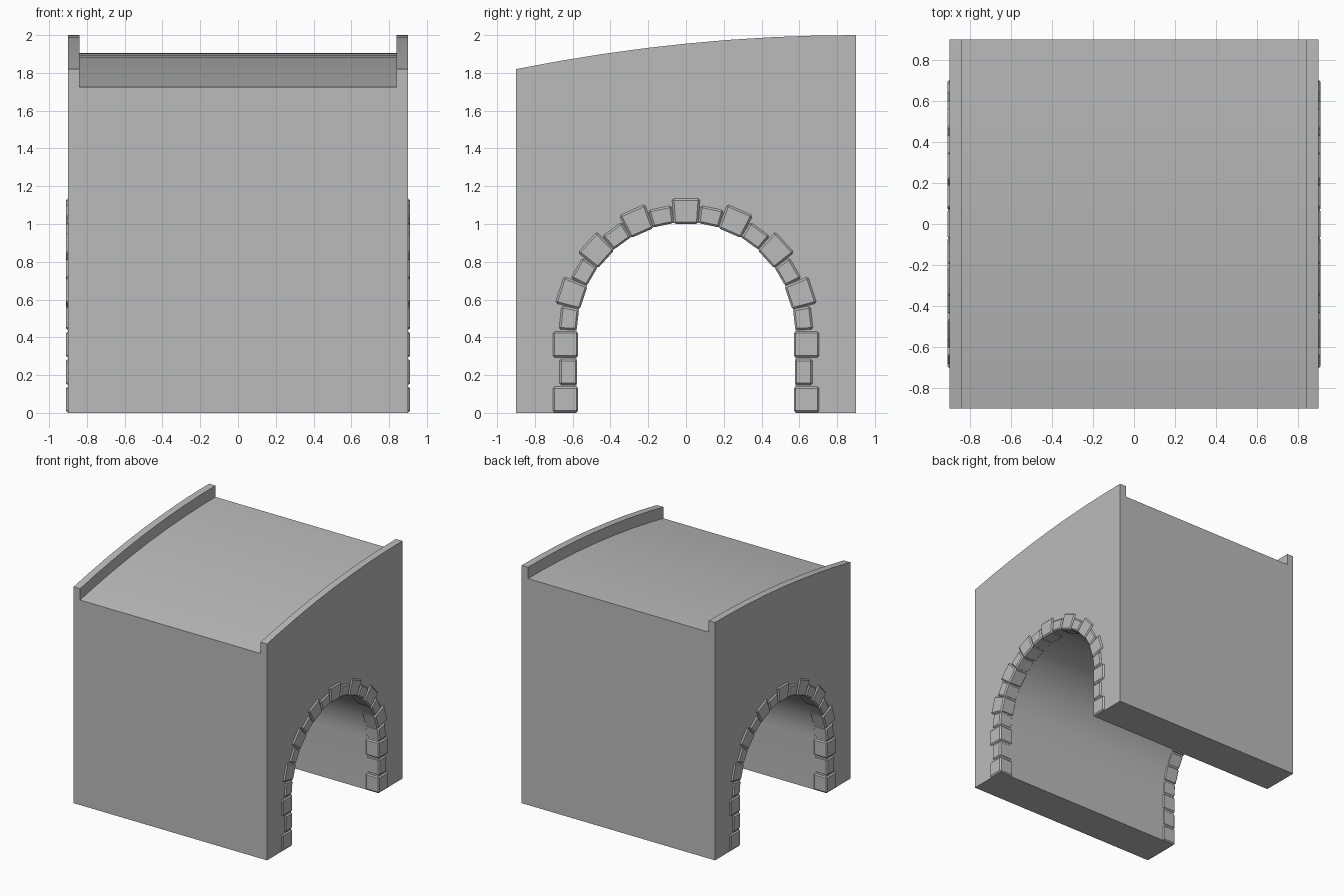
import bpy, bmesh, math
from mathutils import Vector, Matrix

if "Cube" in bpy.data.objects:
    bpy.data.objects.remove(bpy.data.objects["Cube"], do_unlink=True)

HALF = 0.9        # half width and depth of the block
SPRING = 0.43     # height where the arch begins
RADIUS = 0.58     # tunnel radius

stone_grey = bpy.data.materials.new("stone_grey")
stone_grey.use_nodes = True
GREY = (0.5, 0.5, 0.5, 1)
stone_grey.diffuse_color = GREY
stone_grey.node_tree.nodes["Principled BSDF"].inputs["Base Color"].default_value = GREY


def finish(bm, name):
    bmesh.ops.recalc_face_normals(bm, faces=bm.faces)
    mesh = bpy.data.meshes.new(name)
    bm.to_mesh(mesh)
    bm.free()
    mesh.materials.append(stone_grey)
    obj = bpy.data.objects.new(name, mesh)
    bpy.context.collection.objects.link(obj)
    return obj


def activate(obj):
    bpy.ops.object.select_all(action="DESELECT")
    obj.select_set(True)
    bpy.context.view_layer.objects.active = obj


def extrude_profile(name, outline, half_x):
    """Solid from a (y, z) outline, running from -half_x to half_x."""
    bm = bmesh.new()
    face = bm.faces.new([bm.verts.new((-half_x, y, z)) for y, z in outline])
    side = bmesh.ops.extrude_face_region(bm, geom=[face])
    verts = [v for v in side["geom"] if isinstance(v, bmesh.types.BMVert)]
    bmesh.ops.translate(bm, verts=verts, vec=(2 * half_x, 0, 0))
    return finish(bm, name)


def top_curve(drop, reach=HALF, steps=8):
    """Gentle rise from front to back, levelling off at the back."""
    ys = [-reach + 2 * reach * i / steps for i in range(steps + 1)]
    return [(y, 2 - drop - 0.18 * ((HALF - y) / (2 * HALF)) ** 2) for y in ys]


# Block with the arched tunnel
arch = [(RADIUS * math.cos(math.pi * i / 32), SPRING + RADIUS * math.sin(math.pi * i / 32))
        for i in range(33)]
outline = [(-HALF, 0)] + top_curve(0) + [(HALF, 0), (RADIUS, 0)] + arch + [(-RADIUS, 0)]
block = extrude_profile("bridge_block", outline, HALF)

# Sunken roadway leaves a parapet on each side
cutter = extrude_profile("roadway_cutter", top_curve(0.095, 0.95) + [(0.95, 2.3), (-0.95, 2.3)], 0.84)
cutter.hide_render = True
cut = block.modifiers.new("roadway", "BOOLEAN")
cut.operation = "DIFFERENCE"
cut.solver = "EXACT"
cut.object = cutter
activate(block)
bpy.ops.object.modifier_apply(modifier=cut.name)
bpy.data.objects.remove(cutter, do_unlink=True)
bpy.ops.object.shade_smooth_by_angle(angle=math.radians(30))


def add_stone(bm, place, inner, outer, w_in, w_out):
    """Wedge stone: local z points away from the opening, local y along the ring."""
    ring = [(-w_in / 2, inner), (w_in / 2, inner), (w_out / 2, outer), (-w_out / 2, outer)]
    back, front = [[bm.verts.new(place @ Vector((x, y, z))) for y, z in ring]
                   for x in (0.785, 0.911)]
    bm.faces.new(back)
    bm.faces.new(front)
    for i in range(4):
        j = (i + 1) % 4
        bm.faces.new((back[i], back[j], front[j], front[i]))


WIDE = (0.571, 0.705)
NARROW = (0.576, 0.67)


def build_ring(name, side):
    bm = bmesh.new()
    # Arch stones, alternating wide and narrow, with a wide keystone
    for k in range(-7, 8):
        angle = k * math.radians(11.95)
        place = Matrix.Translation((0, 0, SPRING)) @ Matrix.Rotation(angle, 4, "X")
        if k % 2:
            add_stone(bm, place, *NARROW, 0.112, 0.125)
        else:
            add_stone(bm, place, *WIDE, 0.13, 0.148)
    # Jamb stones
    for sign in (-1, 1):
        for i in range(3):
            place = (Matrix.Translation((0, 0, 0.071 + 0.146 * i))
                     @ Matrix.Rotation(sign * math.pi / 2, 4, "X"))
            size = NARROW if i == 1 else WIDE
            add_stone(bm, place, *size, 0.138, 0.138)
    bmesh.ops.bevel(bm, geom=bm.edges[:], offset=0.01, segments=1, affect="EDGES")
    if side < 0:
        bmesh.ops.scale(bm, verts=bm.verts, vec=(-1, 1, 1))
    return finish(bm, name)


build_ring("left_arch_stones", 1)
build_ring("right_arch_stones", -1)
